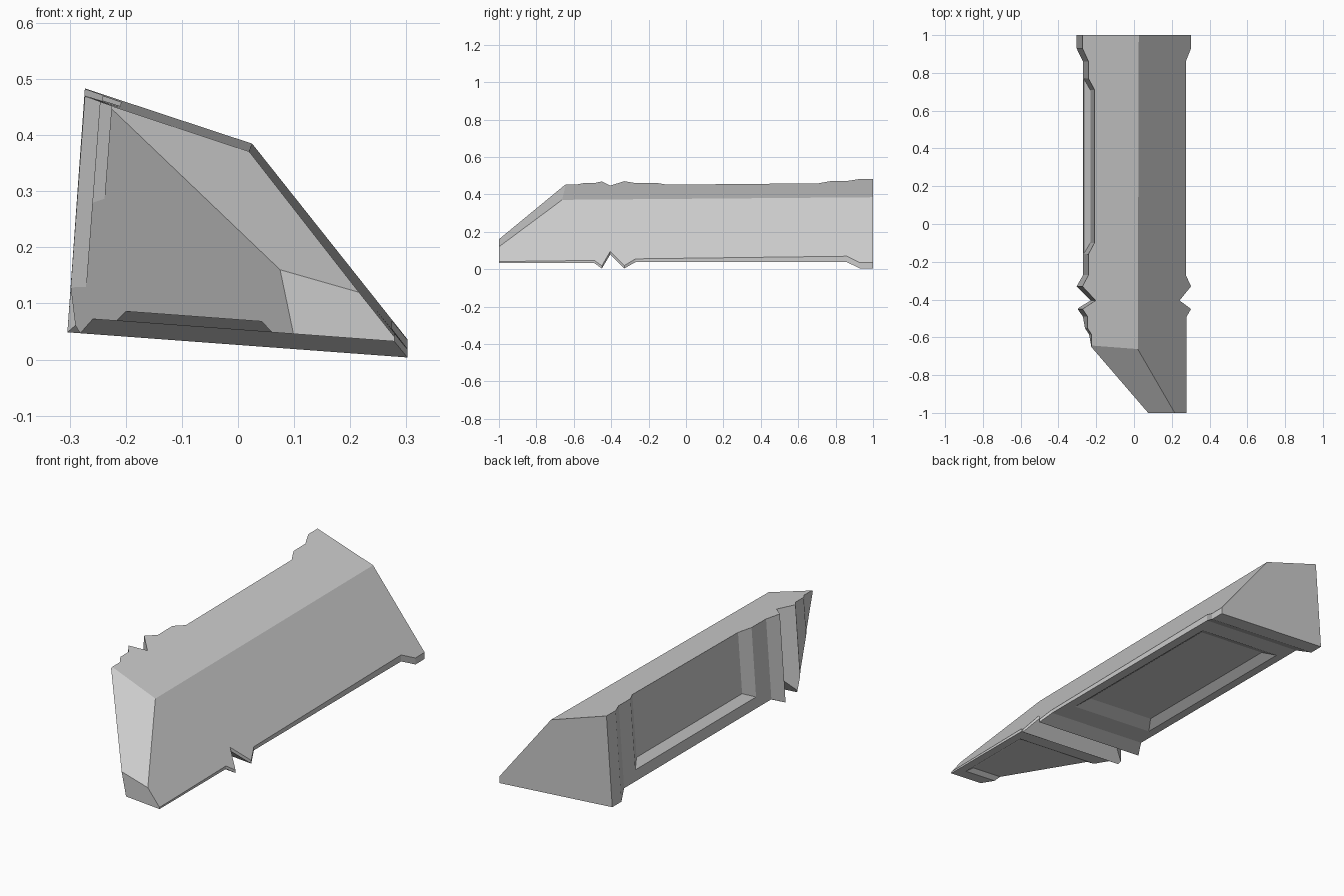
import bpy, bmesh
from mathutils import Vector

cube = bpy.data.objects.get("Cube")
if cube:
    bpy.data.objects.remove(cube, do_unlink=True)

grey = bpy.data.materials.new("plain grey")
grey.use_nodes = True
COLOUR = (0.6, 0.6, 0.6, 1)
grey.diffuse_color = COLOUR
grey.node_tree.nodes["Principled BSDF"].inputs["Base Color"].default_value = COLOUR


def left_x(z, depth):
    """Leaning left wall, pushed inward by depth."""
    return -0.305 + 0.076 * (z - 0.048) + depth


def under_z(x, depth):
    """Sloping underside, pushed upward by depth."""
    return 0.026 - 0.074 * x + depth


def make_object(name, bm):
    bmesh.ops.recalc_face_normals(bm, faces=bm.faces[:])
    mesh = bpy.data.meshes.new(name)
    bm.to_mesh(mesh)
    bm.free()
    mesh.materials.append(grey)
    obj = bpy.data.objects.new(name, mesh)
    bpy.context.collection.objects.link(obj)
    return obj


def loft(bm, rings):
    """Skin a row of closed rings and cap both ends."""
    rings = [[bm.verts.new(p) for p in ring] for ring in rings]
    n = len(rings[0])
    for a, b in zip(rings, rings[1:]):
        for i in range(n):
            j = (i + 1) % n
            bm.faces.new((a[i], a[j], b[j], b[i]))
    bm.faces.new(rings[0])
    bm.faces.new(rings[-1])


def section(y, d):
    """Five-sided cross-section; d is the inset of the left wall and underside."""
    top = lambda x: 0.393 - 0.33 * x - 0.0095 * (1 - y)
    slant = lambda x: 0.4165 - 1.26 * x - 0.0125 * (1 - y)
    ax = left_x(0.06 + d, d)
    bx = left_x(0.47, d)
    cx = (0.0235 - 0.003 * (1 - y)) / 0.93
    ex = 0.302 - 0.87 * d
    return [(ax, y, under_z(ax, d)), (bx, y, top(bx)), (cx, y, top(cx)),
            (ex, y, slant(ex)), (ex, y, under_z(ex, d))]


# Main body: collars at the rear and beside the V groove
MAIN, FRONT = 0.032, 0.027
stations = [(1, 0), (0.93, 0), (0.86, MAIN), (-0.27, MAIN), (-0.33, 0),
            (-0.405, 0.07), (-0.45, 0), (-0.49, FRONT), (-1, FRONT)]
bm = bmesh.new()
loft(bm, [section(y, d) for y, d in stations])

# Slice the nose along the side and the top
for point, normal in [((0.075, -1, 0.16), (-4.8, -3.314, -1)),
                      ((0.075, -1, 0.16), (0.286, -0.577, 1))]:
    cut = bmesh.ops.bisect_plane(bm, geom=bm.verts[:] + bm.edges[:] + bm.faces[:],
                                 plane_co=Vector(point), plane_no=Vector(normal),
                                 clear_outer=True)
    edges = [e for e in cut["geom_cut"] if isinstance(e, bmesh.types.BMEdge)]
    bmesh.ops.contextual_create(bm, geom=[e for e in edges if e.is_boundary])
body = make_object("beam_body", bm)


def recess(name, place, ys, us, dy, du, depth):
    """Cut a sunken panel with sloping sides; place maps (y, u, depth)."""
    rings = []
    for k in (-0.9, 1):
        y0, y1 = ys[0] + dy[0] * k, ys[1] - dy[1] * k
        u0, u1 = us[0] + du[0] * k, us[1] - du[1] * k
        rings.append([place(y, u, depth * k)
                      for y, u in ((y0, u0), (y1, u0), (y1, u1), (y0, u1))])
    cutter_bm = bmesh.new()
    loft(cutter_bm, rings)
    cutter = make_object(name, cutter_bm)
    cutter.hide_render = True
    mod = body.modifiers.new(name, "BOOLEAN")
    mod.operation = "DIFFERENCE"
    mod.solver = "EXACT"
    mod.object = cutter
    bpy.context.view_layer.objects.active = body
    bpy.ops.object.modifier_apply(modifier=name)
    bpy.data.objects.remove(cutter, do_unlink=True)


def on_left(base):
    return lambda y, z, d: (left_x(z, base + d), y, z)


def on_under(base):
    return lambda y, x, d: (x, y, under_z(x, base + d))


# Sunken panels: the side ones run out through the top edge
recess("side_panel", on_left(MAIN), (-0.16, 0.77), (0.13, 0.7), (0.06, 0.06), (0.03, 0), 0.033)
recess("side_front_panel", on_left(FRONT), (-1.2, -0.55), (0.13, 0.7), (0, 0.035), (0.03, 0), 0.022)
recess("under_panel", on_under(MAIN), (-0.16, 0.77), (-0.225, 0.225), (0.06, 0.06), (0.04, 0.04), 0.03)
recess("under_front_panel", on_under(FRONT), (-0.945, -0.55), (-0.3, 0.235), (0.02, 0.03), (0, 0.03), 0.018)

# Crisp flat facets
for face in body.data.polygons:
    face.use_smooth = False
